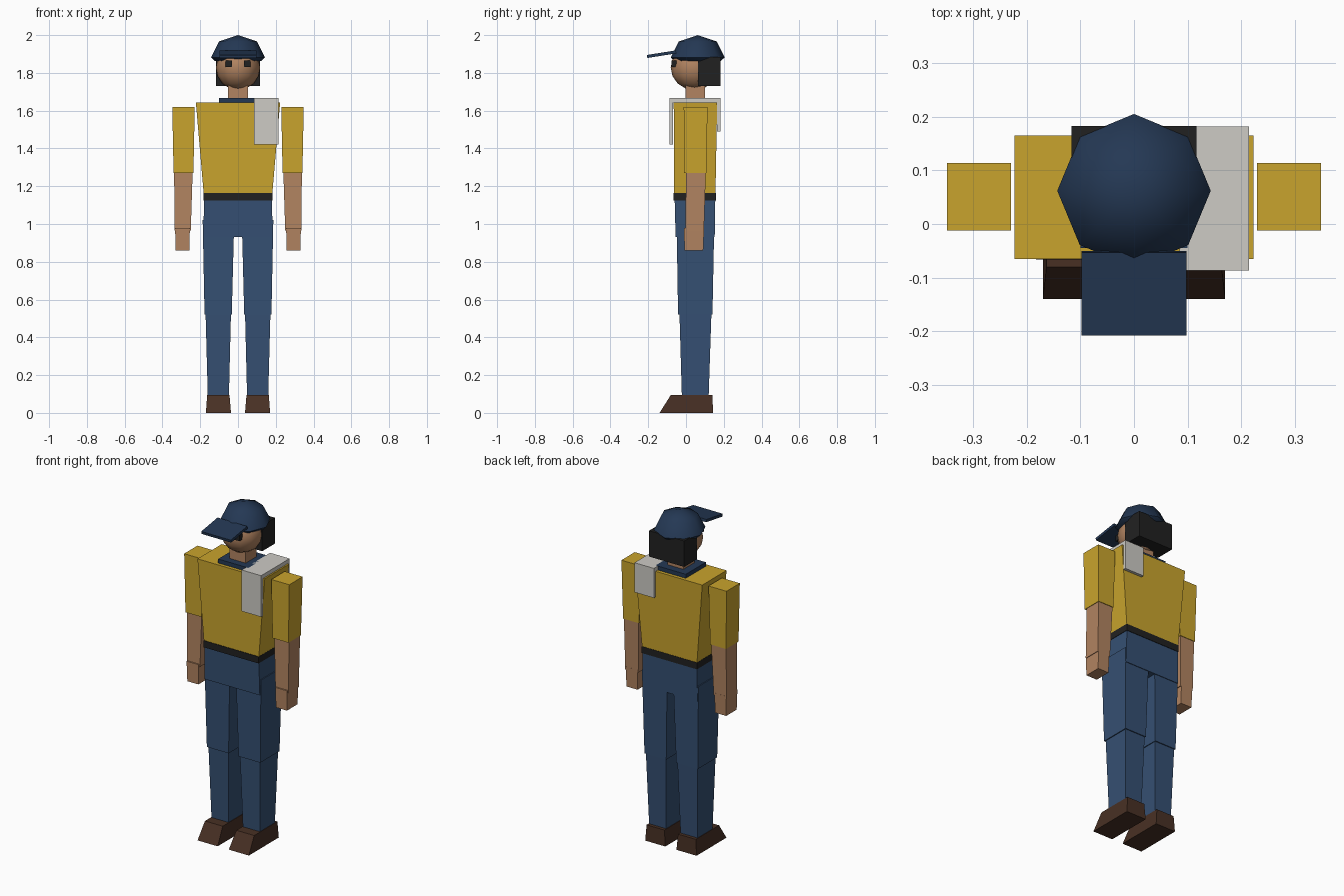
import bpy, bmesh, math
from mathutils import Matrix

if "Cube" in bpy.data.objects:
    bpy.data.objects.remove(bpy.data.objects["Cube"])


def material(name, r, g, b):
    lin = [((c / 255 + 0.055) / 1.055) ** 2.4 for c in (r, g, b)]
    m = bpy.data.materials.new(name)
    m.diffuse_color = (*lin, 1)
    m.use_nodes = True
    m.node_tree.nodes["Principled BSDF"].inputs["Base Color"].default_value = m.diffuse_color
    return m


yellow = material("yellow shirt", 201, 164, 45)
denim = material("blue denim", 53, 80, 115)
navy = material("navy cloth", 36, 56, 84)
skin = material("skin", 178, 132, 97)
black = material("black", 33, 33, 33)
brown = material("brown leather", 72, 48, 36)
grey = material("light grey cloth", 205, 203, 197)


def finish(name, bm, mat, smooth=False):
    bmesh.ops.recalc_face_normals(bm, faces=bm.faces)
    for f in bm.faces:
        f.smooth = smooth
    me = bpy.data.meshes.new(name)
    bm.to_mesh(me)
    bm.free()
    me.materials.append(mat)
    ob = bpy.data.objects.new(name, me)
    bpy.context.collection.objects.link(ob)
    return ob


def block(name, mat, z0, low, z1, high=None, side=1):
    """Tapered box: low and high are (x0, x1, y0, y1) at heights z0 and z1."""
    bm = bmesh.new()
    rings = []
    for z, (x0, x1, y0, y1) in ((z0, low), (z1, high or low)):
        rings.append([bm.verts.new((side * x, y, z))
                      for x, y in ((x0, y0), (x1, y0), (x1, y1), (x0, y1))])
    a, b = rings
    bm.faces.new(a)
    bm.faces.new(b)
    for i in range(4):
        j = (i + 1) % 4
        bm.faces.new((a[i], a[j], b[j], b[i]))
    return finish(name, bm, mat)


# Limbs, mirrored left and right
for s, tag in ((1, "left"), (-1, "right")):
    block(tag + "_shoe", brown, 0, (0.037, 0.17, -0.14, 0.143),
          0.095, (0.045, 0.163, -0.08, 0.14), s)
    block(tag + "_lower_leg", denim, 0.09, (0.048, 0.16, -0.022, 0.12),
          0.54, (0.037, 0.172, -0.035, 0.135), s)
    block(tag + "_upper_leg", denim, 0.52, (0.033, 0.177, -0.042, 0.14),
          1.02, (0.02, 0.187, -0.05, 0.15), s)
    block(tag + "_sleeve", yellow, 1.27, (0.236, 0.341, -0.01, 0.108),
          1.62, (0.229, 0.348, -0.012, 0.114), s)
    block(tag + "_forearm", skin, 0.965, (0.25, 0.336, -0.003, 0.095),
          1.28, (0.24, 0.338, 0.0, 0.105), s)
    block(tag + "_hand", skin, 0.86, (0.257, 0.33, -0.008, 0.091),
          0.98, (0.255, 0.333, -0.011, 0.096), s)
    block(tag + "_eye", black, 1.83, (0.032, 0.065, -0.078, -0.05), 1.866, None, s)

# Body
block("hips", denim, 0.93, (-0.183, 0.183, -0.055, 0.152),
      1.13, (-0.18, 0.18, -0.06, 0.155))
block("belt", black, 1.125, (-0.183, 0.183, -0.066, 0.158), 1.165)
block("torso", yellow, 1.165, (-0.182, 0.182, -0.063, 0.156),
      1.643, (-0.223, 0.223, -0.065, 0.165))
block("collar", navy, 1.64, (-0.1, 0.1, -0.045, 0.145), 1.667)
block("neck", skin, 1.64, (-0.053, 0.053, -0.003, 0.1), 1.76)

# Towel over the shoulder
block("towel_top", grey, 1.643, (0.085, 0.214, -0.087, 0.182), 1.667)
block("towel_front", grey, 1.42, (0.085, 0.214, -0.087, -0.068), 1.645)
block("towel_back", grey, 1.49, (0.085, 0.214, 0.165, 0.182), 1.645)

# Head
bm = bmesh.new()
bmesh.ops.create_uvsphere(
    bm, u_segments=12, v_segments=8, radius=1,
    matrix=Matrix.Translation((0, 0.045, 1.828)) @ Matrix.Diagonal((0.117, 0.126, 0.119, 1)))
finish("head", bm, skin, True)
block("hair", black, 1.73, (-0.116, 0.116, 0.063, 0.183), 1.885)

# Cap dome: octagonal rings (scale, height) closed at the top
bm = bmesh.new()
rings = []
for k, z in ((0.86, 1.864), (1.0, 1.882), (0.707, 1.966)):
    rings.append([bm.verts.new((0.143 * k * math.cos(i * math.pi / 4),
                                0.062 + 0.143 * k * math.sin(i * math.pi / 4), z))
                  for i in range(8)])
tip = bm.verts.new((0, 0.062, 2.0))
bm.faces.new(rings[0])
for i in range(8):
    j = (i + 1) % 8
    for a, b in zip(rings, rings[1:]):
        bm.faces.new((a[i], a[j], b[j], b[i]))
    bm.faces.new((rings[2][i], rings[2][j], tip))
cap = finish("cap_dome", bm, navy, True)
bpy.context.view_layer.objects.active = cap
cap.select_set(True)
bpy.ops.object.shade_smooth_by_angle(angle=math.radians(60))

# Cap brim, sloping down to the front
brim = block("cap_brim", navy, -0.008, (-0.098, 0.098, -0.078, 0.078), 0.008)
brim.location = (0, -0.129, 1.899)
brim.rotation_euler = (math.radians(9), 0, 0)
